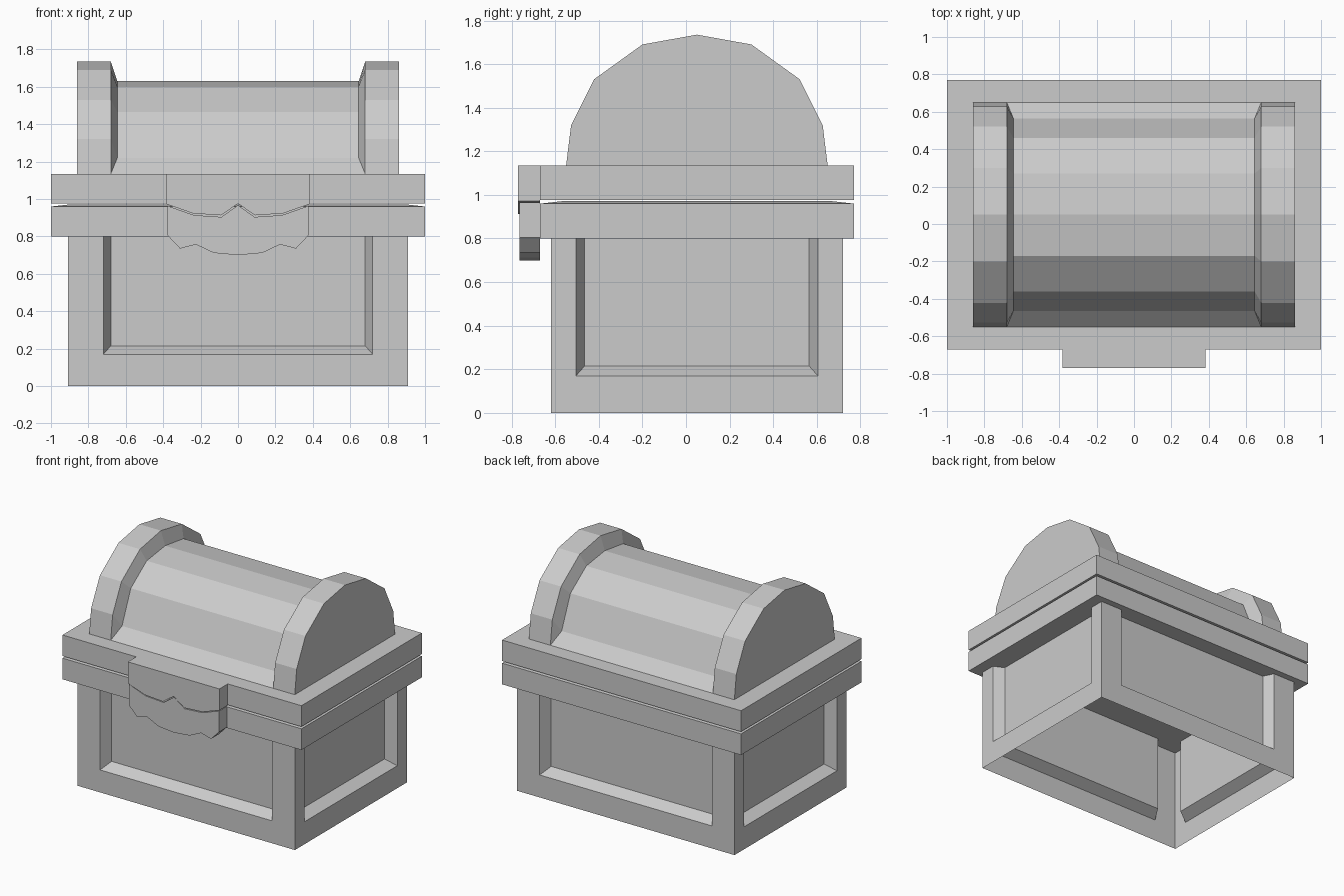
import bpy, bmesh

if "Cube" in bpy.data.objects:
    bpy.data.objects.remove(bpy.data.objects["Cube"])

grey = bpy.data.materials.new("plain_grey")
grey.diffuse_color = (0.6, 0.6, 0.6, 1)
grey.use_nodes = True
grey.node_tree.nodes["Principled BSDF"].inputs["Base Color"].default_value = grey.diffuse_color

CY = 0.05                      # depth centre of the chest body


def finish(name, bm, fix=True):
    """Turn a bmesh into a flat shaded grey object."""
    bmesh.ops.remove_doubles(bm, verts=bm.verts, dist=0.0005)
    if fix:
        bmesh.ops.recalc_face_normals(bm, faces=bm.faces)
    me = bpy.data.meshes.new(name)
    bm.to_mesh(me)
    bm.free()
    me.materials.append(grey)
    ob = bpy.data.objects.new(name, me)
    bpy.context.collection.objects.link(ob)
    return ob


def add_faces(bm, points, faces):
    vs = [bm.verts.new(p) for p in points]
    for f in faces:
        bm.faces.new([vs[i] for i in f])


def loft(bm, rings, cap=True, closed=True):
    """Skin a list of equal-length rings."""
    vs = [[bm.verts.new(p) for p in r] for r in rings]
    n = len(vs[0])
    for a, b in zip(vs, vs[1:]):
        for i in range(n if closed else n - 1):
            j = (i + 1) % n
            bm.faces.new((a[i], a[j], b[j], b[i]))
    if cap:
        bm.faces.new(vs[0][::-1])
        bm.faces.new(vs[-1])


def rect(hx, hy, z):
    return [(-hx, CY - hy, z), (hx, CY - hy, z), (hx, CY + hy, z), (-hx, CY + hy, z)]


# Open-bottomed chest body: four walls, each with a recessed panel
HX, HY, TOP, DEPTH = 0.91, 0.67, 0.80, 0.08
bm = bmesh.new()


def wall(half, panel, place):
    inner = panel - 0.04
    pts = [(-half, 0, 0), (half, 0, 0), (half, TOP, 0), (-half, TOP, 0),
           (-panel, 0.17, 0), (panel, 0.17, 0), (panel, TOP, 0), (-panel, TOP, 0),
           (-inner, 0.215, DEPTH), (inner, 0.215, DEPTH),
           (inner, TOP, DEPTH), (-inner, TOP, DEPTH)]
    faces = [(0, 1, 5, 4), (1, 2, 6, 5), (3, 0, 4, 7),
             (4, 5, 9, 8), (5, 6, 10, 9), (7, 4, 8, 11), (8, 9, 10, 11)]
    add_faces(bm, [place(*p) for p in pts], faces)


wall(HX, 0.72, lambda u, z, d: (u, CY - HY + d, z))
wall(HX, 0.72, lambda u, z, d: (-u, CY + HY - d, z))
wall(HY, 0.555, lambda u, z, d: (HX - d, CY + u, z))
wall(HY, 0.555, lambda u, z, d: (-HX + d, CY - u, z))
finish("chest_body", bm, fix=False)

# Lower rim with a slightly raised top
bm = bmesh.new()
loft(bm, [rect(1, 0.72, 0.80), rect(1, 0.72, 0.96), rect(0.9, 0.62, 0.971)])
finish("lower_rim", bm)

# Upper rim, which carries the lid
bm = bmesh.new()
loft(bm, [rect(1, 0.72, 0.976), rect(1, 0.72, 1.135)])
finish("upper_rim", bm)

# Rounded lid: wide end arches stepping down to a lower barrel
arch_half = [(0.60, 1.135), (0.577, 1.32), (0.472, 1.53), (0.25, 1.69)]
barrel_half = [(0.60, 1.135), (0.515, 1.22), (0.41, 1.465), (0.22, 1.60)]


def arc(half, peak):
    return ([(CY - y, z) for y, z in half] + [(CY, peak)]
            + [(CY + y, z) for y, z in reversed(half)])


def station(profile, x, base_x):
    last = len(profile) - 1
    return [(base_x if i in (0, last) else x, y, z) for i, (y, z) in enumerate(profile)]


arch, barrel = arc(arch_half, 1.735), arc(barrel_half, 1.63)
bm = bmesh.new()
loft(bm, [station(arch, -0.86, -0.86), station(arch, -0.68, -0.68),
          station(barrel, -0.645, -0.68), station(barrel, 0.645, 0.68),
          station(arch, 0.68, 0.68), station(arch, 0.86, 0.86)], closed=False)
finish("rounded_lid", bm)


# Two-part latch split by a zigzag gap
def mirrored(half):
    """Mirror a left-to-centre line across x = 0."""
    return half + [(-x, z) for x, z in reversed(half[:-1])]


def plate(name, outline, y0, y1):
    bm = bmesh.new()
    loft(bm, [[(x, y, z) for x, z in outline] for y in (y0, y1)])
    finish(name, bm)


split = mirrored([(-0.383, 0.973), (-0.24, 0.923), (-0.09, 0.913), (0, 0.976)])
foot = mirrored([(-0.376, 0.805), (-0.31, 0.735), (-0.225, 0.757), (-0.13, 0.712), (0, 0.70)])
plate("latch_upper", [(0.383, 1.135), (-0.383, 1.135)] + split, -0.77, -0.67)
plate("latch_lower", [(x * 0.985, z - 0.009) for x, z in split] + foot[::-1], -0.764, -0.67)
